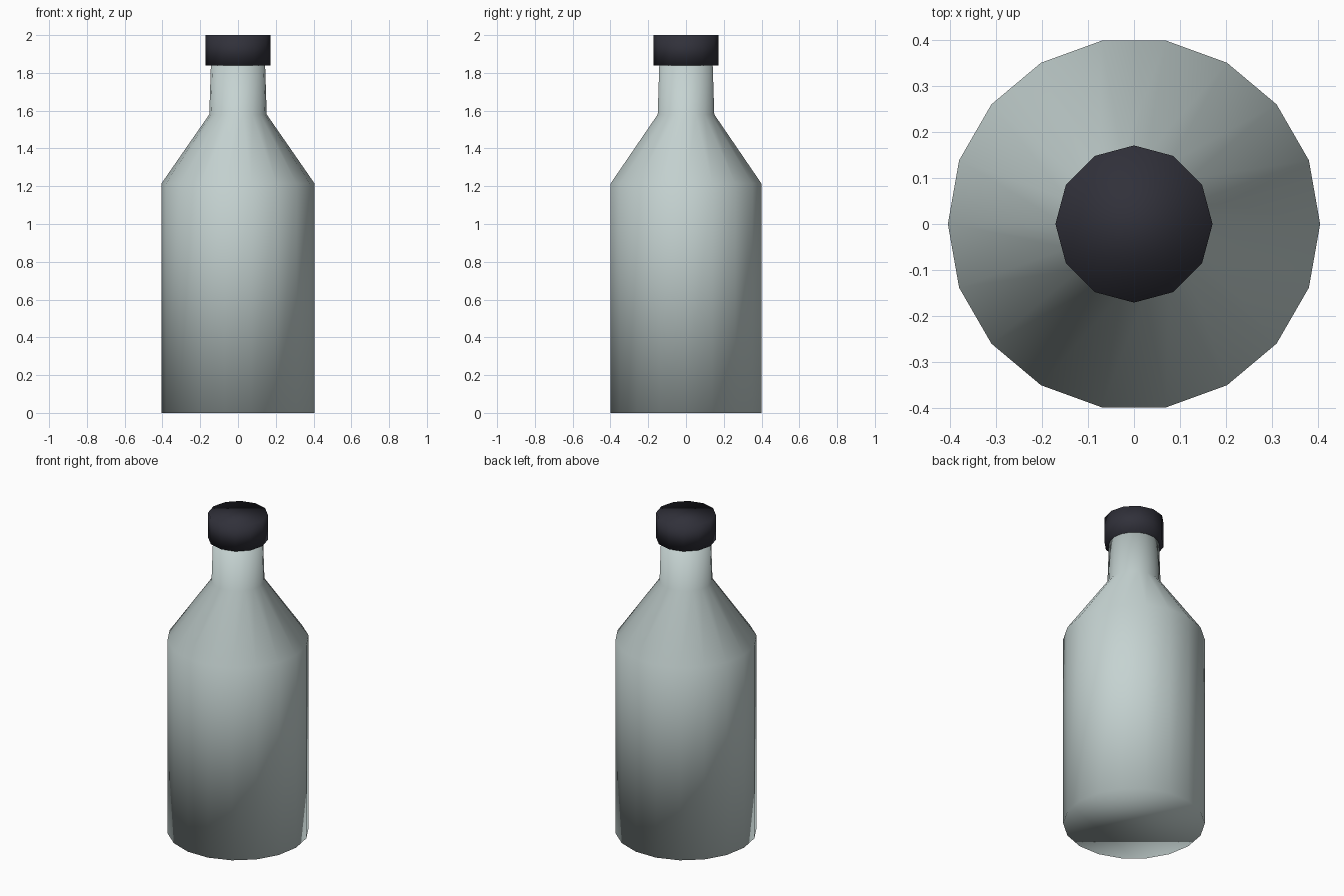
import bpy
import bmesh
from math import cos, sin, tau

cube = bpy.data.objects.get("Cube")
if cube:
    bpy.data.objects.remove(cube, do_unlink=True)


def material(name, rgb):
    mat = bpy.data.materials.new(name)
    mat.use_nodes = True
    colour = (*rgb, 1)
    mat.diffuse_color = colour
    mat.node_tree.nodes["Principled BSDF"].inputs["Base Color"].default_value = colour
    return mat


def lathe(name, profile, sides, mat):
    """Closed turned solid from (radius, height) points, smooth all over."""
    bm = bmesh.new()
    rings = [[bm.verts.new((r * cos(tau * i / sides), r * sin(tau * i / sides), z))
              for i in range(sides)] for r, z in profile]
    for low, high in zip(rings, rings[1:]):
        for i in range(sides):
            j = (i + 1) % sides
            bm.faces.new((low[i], low[j], high[j], high[i]))
    bm.faces.new(rings[0][::-1])
    bm.faces.new(rings[-1])
    for face in bm.faces:
        face.smooth = True
    mesh = bpy.data.meshes.new(name)
    bm.to_mesh(mesh)
    bm.free()
    mesh.materials.append(mat)
    obj = bpy.data.objects.new(name, mesh)
    bpy.context.collection.objects.link(obj)
    return obj


glass = material("pale grey green", (0.56, 0.65, 0.64))
dark = material("dark charcoal", (0.03, 0.03, 0.042))

# Body, sloping shoulder and slightly tapered neck
lathe("bottle_body", [(0.405, 0), (0.405, 1.215), (0.152, 1.58), (0.143, 1.86)], 18, glass)

# Screw cap
lathe("bottle_cap", [(0.171, 1.84), (0.171, 2)], 12, dark)
